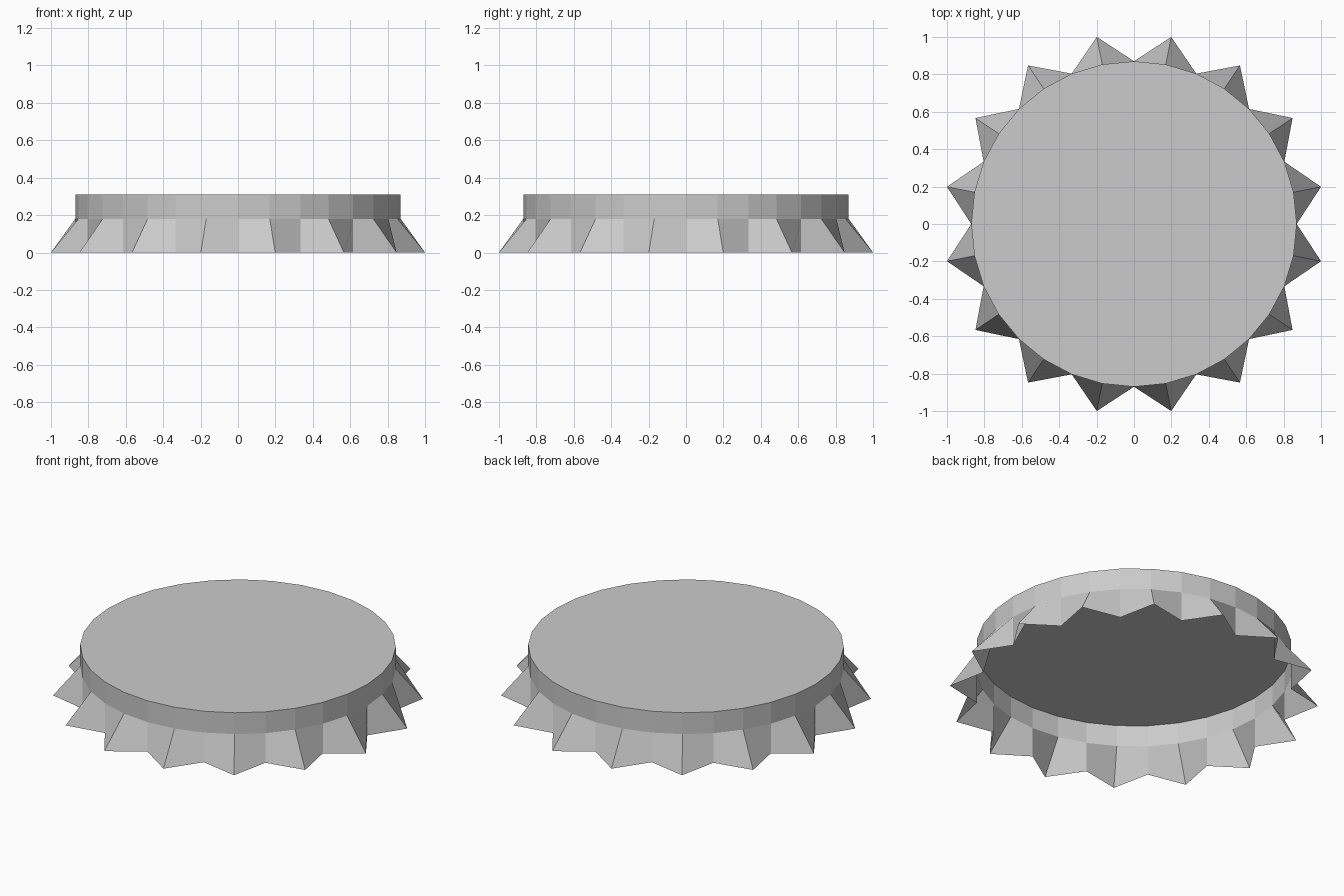
import bpy, bmesh, math

if "Cube" in bpy.data.objects:
    bpy.data.objects.remove(bpy.data.objects["Cube"])

SIDES = 32
R = 0.87                                  # cap radius
TIP = 1 / math.cos(math.pi / 16)          # flared crimp radius
TOP, BAND = 0.31, 0.18                    # top of cap, bottom of straight band

grey = bpy.data.materials.new("light grey metal")
grey.diffuse_color = (0.6, 0.6, 0.6, 1)
grey.use_nodes = True
grey.node_tree.nodes["Principled BSDF"].inputs["Base Color"].default_value = grey.diffuse_color


def ring(bm, z, radius):
    """One ring of vertices; radius is a function of the vertex index."""
    return [bm.verts.new((radius(i) * math.cos(2 * math.pi * i / SIDES),
                          radius(i) * math.sin(2 * math.pi * i / SIDES), z))
            for i in range(SIDES)]


def bridge(bm, low, high):
    for i in range(SIDES):
        j = (i + 1) % SIDES
        bm.faces.new((low[i], low[j], high[j], high[i]))


bm = bmesh.new()
top = ring(bm, TOP, lambda i: R)
band = ring(bm, BAND, lambda i: R)
# crimped rim: every second vertex flares outward
rim = ring(bm, 0, lambda i: TIP if i % 2 else R)

bm.faces.new(top)          # flat lid
bridge(bm, band, top)      # straight band
bridge(bm, rim, band)      # crimped skirt, open underneath

mesh = bpy.data.meshes.new("crimped_cap")
bm.to_mesh(mesh)
bm.free()
mesh.materials.append(grey)
cap = bpy.data.objects.new("crimped_cap", mesh)
bpy.context.collection.objects.link(cap)
